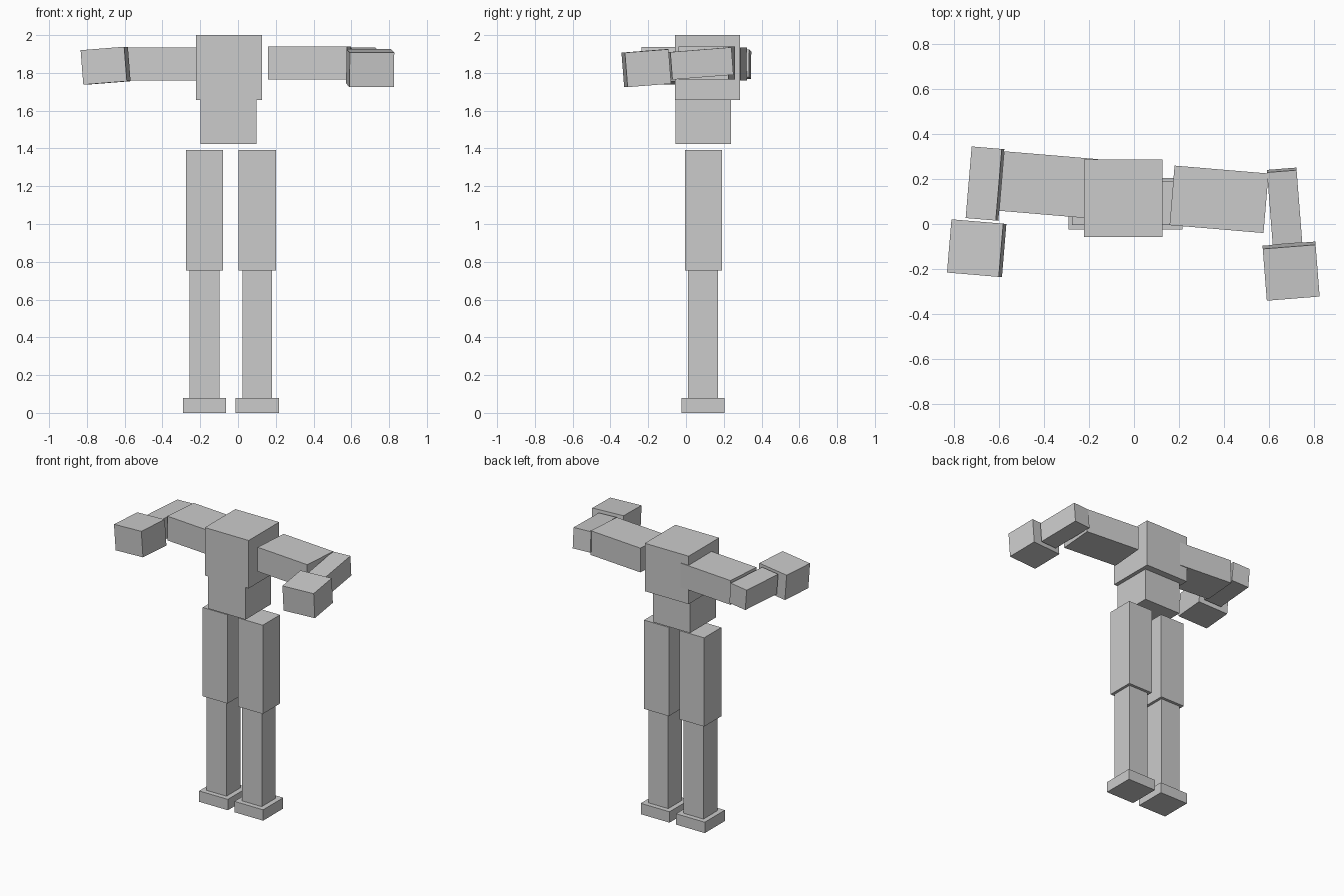
import bpy
from math import radians

grey = bpy.data.materials.new("plain_grey")
grey.diffuse_color = (0.6, 0.6, 0.6, 1.0)


def box(name, centre, size, tilt_x=0, tilt_y=0, yaw=0):
    """Box with full dimensions, tilted locally and then turned about z."""
    bpy.ops.mesh.primitive_cube_add(size=1, location=centre)
    ob = bpy.context.object
    ob.name = name
    ob.scale = size
    ob.rotation_euler = (radians(tilt_x), radians(tilt_y), radians(yaw))
    ob.data.materials.append(grey)
    return ob


# Torso
box("chest", (-0.048, 0.114, 1.828), (0.348, 0.346, 0.344))
box("pelvis", (-0.05, 0.091, 1.541), (0.296, 0.292, 0.236))

# Legs, each stacked from thigh, shin and foot
for side, x in (("left", -0.178), ("right", 0.102)):
    box(side + "_thigh", (x, 0.092, 1.073), (0.197, 0.195, 0.637))
    box(side + "_shin", (x, 0.090, 0.415), (0.158, 0.158, 0.68))
    box(side + "_foot", (x, 0.090, 0.039), (0.228, 0.228, 0.078))

# Left arm
box("left_upper_arm", (-0.381, 0.174, 1.848), (0.42, 0.266, 0.174), yaw=-4.8)
box("left_forearm", (-0.664, 0.180, 1.845), (0.135, 0.32, 0.146), tilt_y=-4.5, yaw=-4.8)
box("left_hand", (-0.701, -0.108, 1.838), (0.232, 0.238, 0.183), tilt_y=-4.5, yaw=-4.8)

# Right arm
box("right_upper_arm", (0.379, 0.110, 1.853), (0.42, 0.266, 0.174), yaw=-4.8)
box("right_forearm", (0.671, 0.079, 1.850), (0.132, 0.325, 0.146), tilt_x=4.5, yaw=4.5)
box("right_hand", (0.700, -0.210, 1.825), (0.236, 0.232, 0.183), tilt_x=4.5, yaw=4.5)
